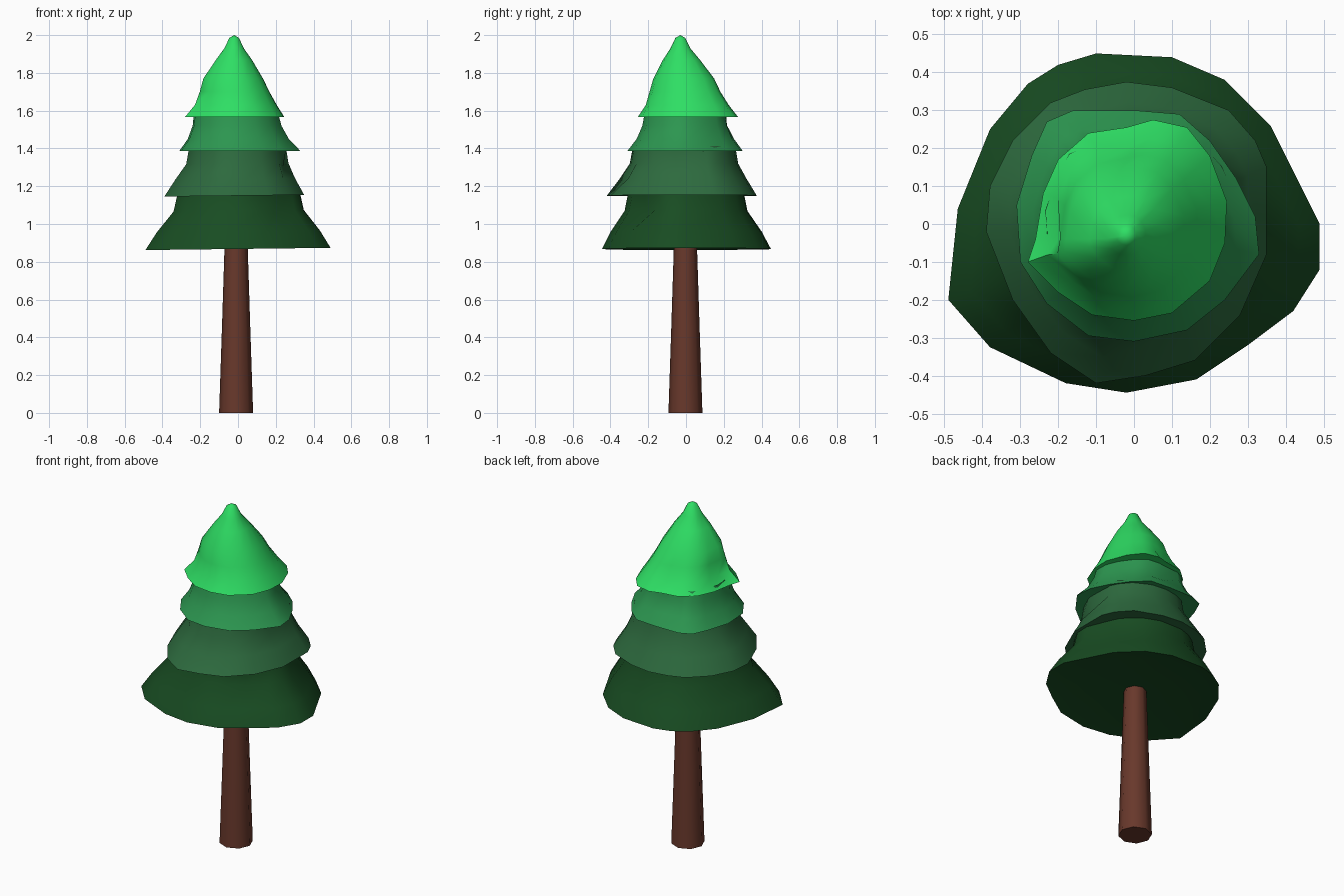
import bpy, bmesh, math
from mathutils import Vector

if "Cube" in bpy.data.objects:
    bpy.data.objects.remove(bpy.data.objects["Cube"])


def material(name, rgb):
    m = bpy.data.materials.new(name)
    lin = [(c / 255 / 12.92 if c < 11 else ((c / 255 + 0.055) / 1.055) ** 2.4) for c in rgb]
    m.diffuse_color = (*lin, 1)
    m.use_nodes = True
    m.node_tree.nodes["Principled BSDF"].inputs["Base Color"].default_value = m.diffuse_color
    return m


def finish(bm, name, rgb, angle):
    bmesh.ops.recalc_face_normals(bm, faces=bm.faces)
    me = bpy.data.meshes.new(name)
    bm.to_mesh(me)
    bm.free()
    ob = bpy.data.objects.new(name, me)
    bpy.context.collection.objects.link(ob)
    me.materials.append(material(name + "_colour", rgb))
    bpy.ops.object.select_all(action='DESELECT')
    ob.select_set(True)
    bpy.context.view_layer.objects.active = ob
    bpy.ops.object.shade_smooth_by_angle(angle=math.radians(angle))
    return ob


def loft(bm, rings):
    for a, b in zip(rings, rings[1:]):
        n = len(a)
        for i in range(n):
            j = (i + 1) % n
            bm.faces.new((a[i], a[j], b[j], b[i]))


def fan(bm, ring, apex):
    v = bm.verts.new(apex)
    for i in range(len(ring)):
        bm.faces.new((ring[i], ring[(i + 1) % len(ring)], v))


def tier(name, rgb, outline, profile, dents, tilt=0.0, top=None):
    """profile: (scale of rim, z, centre x, centre y), first entry is the inner underside."""
    bm = bmesh.new()
    mean = sum(math.hypot(x, y) for x, y in outline) / len(outline)
    rings = []
    for s, z, cx, cy in profile:
        ring = []
        k = 0 if s >= 0.99 else min(0.7, 1 - s)   # rounder towards the top
        for x, y in outline:
            p = Vector((x, y))
            p = p.lerp(p.normalized() * mean, k) * s
            ring.append(bm.verts.new((p.x + cx, p.y + cy, z + tilt * p.x)))
        rings.append(ring)
    loft(bm, rings)
    fan(bm, rings[0], (0, 0, profile[0][1]))
    if top:
        fan(bm, rings[-1], top)
    # small pushed-in creases in the foliage
    for pos, depth in dents:
        v = min((v for r in rings[2:] for v in r), key=lambda v: (v.co - Vector(pos)).length)
        v.co.x *= 1 - depth
        v.co.y *= 1 - depth
        v.co.z -= 0.02
    return finish(bm, name, rgb, 55)


# Trunk
bm = bmesh.new()
rings = []
for r, z in ((0.09, 0.0), (0.075, 0.45), (0.06, 0.92)):
    rings.append([bm.verts.new((-0.01 + r * math.cos(i * math.pi / 4),
                                -0.003 + r * math.sin(i * math.pi / 4), z)) for i in range(8)])
loft(bm, rings)
bm.faces.new(rings[0])
bm.faces.new(rings[-1])
finish(bm, "trunk", (104, 56, 43), 60)

# Bottom foliage
tier("foliage_bottom", (24, 76, 34),
     [(.1, .44), (-.1, .45), (-.2, .42), (-.28, .37), (-.38, .25), (-.465, .04), (-.49, -.2),
      (-.38, -.325), (-.18, -.42), (-.02, -.445), (.165, -.41), (.3, -.32), (.42, -.23),
      (.49, -.12), (.49, 0), (.36, .26), (.24, .38)],
     [(.8, .885, 0, 0), (1, .868, 0, 0), (.89, .96, 0, 0), (.72, 1.07, 0, 0), (.68, 1.16, 0, 0)],
     [((.22, -.26, 1.07), .14)], tilt=.012)

# Lower middle foliage
tier("foliage_lower_middle", (45, 106, 62),
     [(.1, .36), (-.02, .375), (-.13, .355), (-.22, .32), (-.32, .22), (-.38, .1), (-.39, -.02),
      (-.32, -.2), (-.22, -.34), (-.1, -.42), (.03, -.4), (.16, -.36), (.28, -.24),
      (.35, -.08), (.35, .15), (.32, .22), (.25, .3)],
     [(.8, 1.155, 0, 0), (1, 1.15, 0, 0), (.85, 1.24, 0, 0), (.73, 1.32, .01, 0), (.69, 1.41, .01, 0)],
     [((.27, .02, 1.32), .12), ((.06, -.33, 1.24), .05)], tilt=.012)

# Upper middle foliage
tier("foliage_upper_middle", (44, 150, 80),
     [(0, .3), (-.16, .3), (-.23, .27), (-.27, .18), (-.31, .05), (-.3, -.1), (-.23, -.21),
      (-.12, -.295), (0, -.31), (.14, -.28), (.24, -.2), (.33, -.08), (.32, .02),
      (.27, .12), (.2, .22), (.12, .29)],
     [(.82, 1.395, 0, 0), (1, 1.387, 0, 0), (.84, 1.45, -.005, 0), (.74, 1.52, -.01, 0), (.7, 1.59, -.015, 0)],
     [((0, .22, 1.52), .12)])

# Top foliage
tier("foliage_top", (46, 222, 100),
     [(.05, .275), (-.02, .255), (-.12, .24), (-.2, .17), (-.24, .08), (-.26, -.04), (-.28, -.1),
      (-.2, -.18), (-.11, -.24), (0, -.255), (.1, -.235), (.2, -.15), (.24, -.05),
      (.245, .06), (.2, .18), (.14, .255)],
     [(.82, 1.575, 0, 0), (1, 1.567, 0, 0), (.83, 1.63, 0, 0), (.71, 1.70, -.01, -.01),
      (.61, 1.77, -.02, -.015), (.37, 1.87, -.02, -.025), (.2, 1.93, -.02, -.03), (.1, 1.985, -.02, -.03)],
     [((-.2, -.03, 1.63), .12), ((.0, .22, 1.63), .05)], top=(-.02, -.03, 2.0))
